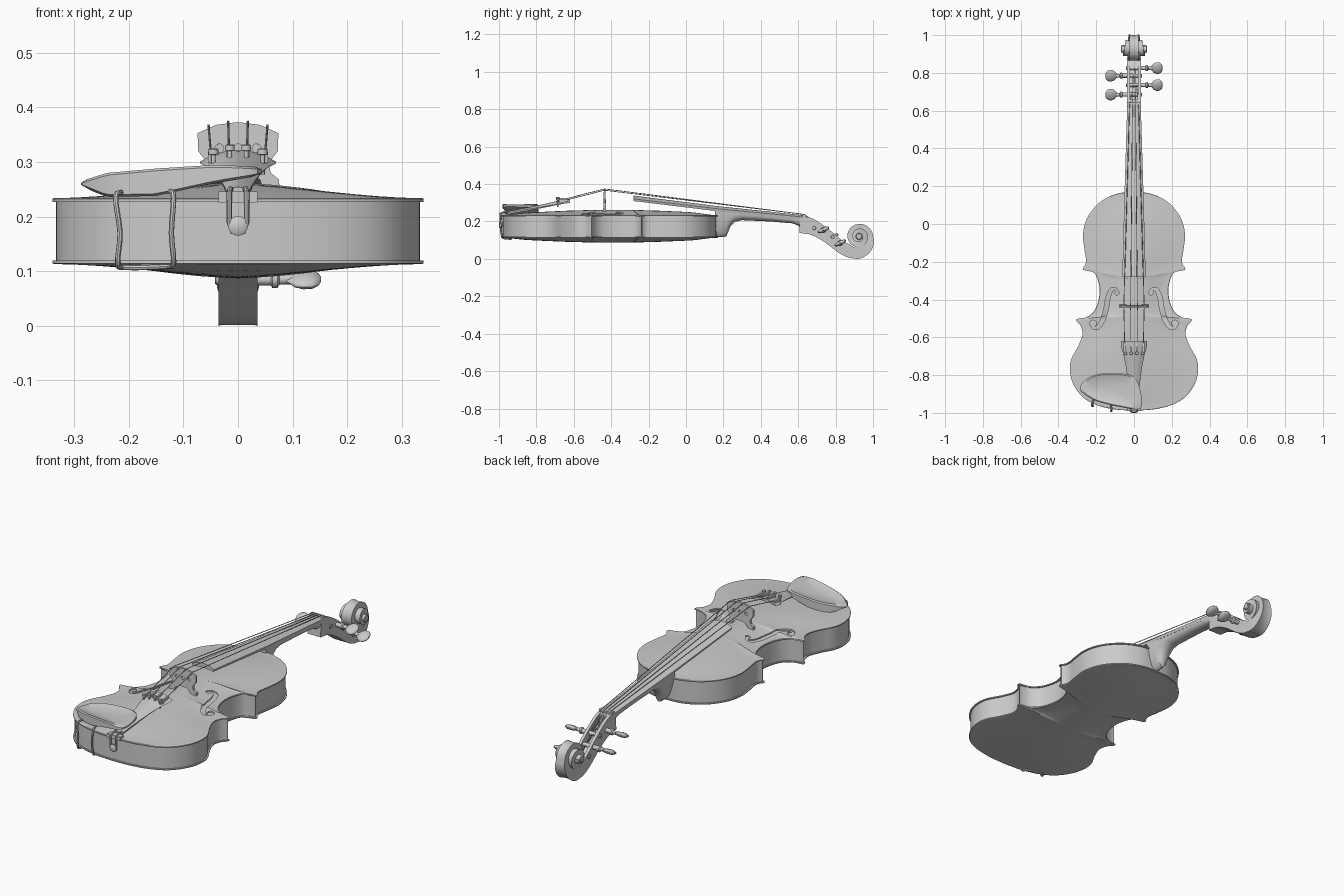
import bpy, bmesh
from math import sin, cos, pi, radians
from mathutils import Vector, Matrix

if "Cube" in bpy.data.objects:
    bpy.data.objects.remove(bpy.data.objects["Cube"])


def finish(ob, angle=35):
    bpy.ops.object.select_all(action='DESELECT')
    ob.select_set(True)
    bpy.context.view_layer.objects.active = ob
    bpy.ops.object.shade_smooth_by_angle(angle=radians(angle))
    return ob


def loft(name, rings, cap=True):
    """Skin a list of equal-sized closed rings."""
    bm = bmesh.new()
    vs = [[bm.verts.new(p) for p in r] for r in rings]
    n = len(rings[0])
    for a, b in zip(vs, vs[1:]):
        for i in range(n):
            j = (i + 1) % n
            bm.faces.new((a[i], a[j], b[j], b[i]))
    if cap:
        bm.faces.new(vs[0][::-1])
        bm.faces.new(vs[-1])
    bmesh.ops.remove_doubles(bm, verts=bm.verts, dist=1e-5)
    bmesh.ops.recalc_face_normals(bm, faces=bm.faces)
    me = bpy.data.meshes.new(name)
    bm.to_mesh(me)
    bm.free()
    ob = bpy.data.objects.new(name, me)
    bpy.context.collection.objects.link(ob)
    return finish(ob)


def spline(pts, n=5, closed=False):
    p = [Vector(q) for q in pts]
    p = [p[-1]] + p + p[:2] if closed else [2 * p[0] - p[1]] + p + [2 * p[-1] - p[-2]]
    out = []
    for a, b, c, d in zip(p, p[1:], p[2:], p[3:]):
        for k in range(n):
            t = k / n
            out.append(0.5 * (2 * b + (c - a) * t + (2 * a - 5 * b + 4 * c - d) * t * t
                              + (3 * b - a - 3 * c + d) * t ** 3))
    return out if closed else out + [p[-2]]


def interp(keys, x):
    for (x0, *a), (x1, *b) in zip(keys, keys[1:]):
        if x <= x1:
            t = (x - x0) / (x1 - x0)
            return [u + (v - u) * t for u, v in zip(a, b)]
    return list(keys[-1][1:])


def tube(name, pts, r):
    cu = bpy.data.curves.new(name, 'CURVE')
    cu.dimensions, cu.bevel_depth, cu.bevel_resolution, cu.use_fill_caps = '3D', r, 2, True
    sp = cu.splines.new('POLY')
    sp.points.add(len(pts) - 1)
    for q, p in zip(sp.points, pts):
        q.co = (*p, 1)
    ob = bpy.data.objects.new(name, cu)
    bpy.context.collection.objects.link(ob)
    finish_sel = bpy.ops.object
    finish_sel.select_all(action='DESELECT')
    ob.select_set(True)
    bpy.context.view_layer.objects.active = ob
    finish_sel.convert(target='MESH')
    return finish(bpy.context.view_layer.objects.active)


def lathe(name, prof, mat, n=20):
    """Profile of (distance, radius) turned about local z, then placed by mat."""
    return loft(name, [[mat @ Vector((r * cos(2 * pi * i / n), r * sin(2 * pi * i / n), d))
                        for i in range(n)] for d, r in prof])


def cut(ob, cutter):
    m = ob.modifiers.new('cut', 'BOOLEAN')
    m.operation, m.solver, m.object = 'DIFFERENCE', 'EXACT', cutter
    bpy.context.view_layer.objects.active = ob
    bpy.ops.object.modifier_apply(modifier=m.name)
    bpy.data.objects.remove(cutter)
    finish(ob)


def box(name, x, y, z):
    return loft(name, [[(a, b, c) for a, b in ((x[0], y[0]), (x[1], y[0]), (x[1], y[1]), (x[0], y[1]))] for c in z])


# body outline: upper bout, waist, lower bout
upper = [(0, .17), (.08, .163), (.16, .13), (.22, .075), (.257, .01), (.27, -.06), (.263, -.13), (.254, -.185), (.257, -.212), (.272, -.234)]
waist = [(.268, -.244), (.228, -.249), (.2, -.274), (.183, -.335), (.187, -.4), (.21, -.458), (.25, -.492), (.306, -.503)]
lower = [(.303, -.516), (.28, -.545), (.274, -.59), (.3, -.655), (.33, -.71), (.34, -.765), (.325, -.84), (.275, -.913), (.2, -.958), (.1, -.982), (0, -.988)]
half = spline(upper) + spline(waist) + spline(lower)
outline = half + [Vector((-p.x, p.y)) for p in half[-2:0:-1]]


# arched plates, skinned from the edge in to a spine
def plate(name, z0, d, rise):
    def ring(t, inner):
        out = []
        for p in outline:
            s = -.42 + (p.y + .42) * .72
            u = (s + .39) / .43
            h = rise * (1 - .5 * u * u) * t * t * (3 - 2 * t)
            out.append((p.x * (1 - t), p.y + (s - p.y) * t, z0 + d * (h - inner)))
        return out
    ts = [0, .01, .04, .09, .16, .26, .38, .5, .63, .76, .88, 1]
    return loft(name, [ring(t, .0015 * (t == 0)) for t in ts[::-1]] + [ring(t, .007) for t in ts], False)


front_plate = plate('front_plate', .234, 1, .028)
plate('back_plate', .113, -1, .026)

# ribs set in from the plate edges
n = len(outline)
rib = []
for i, p in enumerate(outline):
    t = (outline[(i + 1) % n] - outline[i - 1]).normalized()
    rib.append(p + Vector((t.y, -t.x)) * .007)
loft('ribs', [[(p.x, p.y, z) for p in rib] for z in (.117, .23)], False)

# f-holes
fpath = spline([(.088, -.355), (.103, -.343), (.122, -.352), (.137, -.39), (.148, -.45), (.164, -.505), (.19, -.546), (.215, -.548), (.226, -.53)], 4)
for sx in (1, -1):
    rings = []
    for i, p in enumerate(fpath):
        t = (fpath[min(i + 1, len(fpath) - 1)] - fpath[max(i - 1, 0)]).normalized()
        o = Vector((-t.y, t.x)) * (.005 + .007 * sin(pi * i / (len(fpath) - 1)))
        rings.append([(sx * q.x, q.y, z) for q, z in ((p + o, .2), (p - o, .2), (p - o, .3), (p + o, .3))])
    cut(front_plate, loft('slot_cutter', rings))
    for x, y, r in ((.09, -.364, .012), (.217, -.526, .017)):
        cut(front_plate, lathe('eye_cutter', [(.2, r), (.3, r)], Matrix.Translation((sx * x, y, 0))))


# arched bar used for the fingerboard and tailpiece
def bar(name, keys, arch, thick):
    rings = []
    for y, w, z in keys:
        xs = [w * (k / 6 - 1) for k in range(13)]
        k = arch * w / .065
        top = [(x, y, z - k * (x / w) ** 2) for x in xs]
        rings.append(top + [(x * .92, y, z - thick - .4 * k * (x / w) ** 2) for x in xs[::-1]])
    return loft(name, rings)


bar('fingerboard', [(-.28, .062, .338), (.17, .05, .282), (.625, .036, .234)], .018, .022)
box('nut', (-.036, .036), (.622, .642), (.2, .236))
bar('tailpiece', [(-.62, .07, .322), (-.645, .07, .319), (-.69, .056, .309), (-.76, .042, .293), (-.86, .029, .272), (-.955, .021, .254)], .02, .014)

# neck with heel: y, half width, top, bottom
neck = [(.155, .048, .262, .117), (.19, .046, .26, .117), (.215, .045, .257, .119), (.226, .044, .256, .145), (.238, .043, .255, .175),
        (.26, .042, .253, .198), (.3, .041, .249, .207), (.45, .038, .233, .2), (.57, .035, .219, .19), (.6, .035, .216, .178), (.63, .035, .213, .155)]
loft('neck', [[(w * cos(a) * (1 - .3 * sin(a) * (zt - zb > .1)), y, zt - (zt - zb) * sin(a) ** .8)
               for a in [pi * k / 14 for k in range(14)] + [pi]] for y, w, zt, zb in neck])

# pegbox with open trough
side = spline([(.606, .139), (.67, .128), (.74, .09), (.81, .037), (.86, .01), (.9, .002)], 4) + \
    spline([(.9, .06), (.87, .08), (.845, .092), (.78, .145), (.72, .19), (.66, .222), (.61, .222)], 4)
pegbox = loft('pegbox', [[(x, p.x, p.y) for p in side] for x in (-.036, .036)])
cut(pegbox, loft('trough_cutter', [[(x, y, z) for y, z in ((.66, .3), (.66, .16), (.74, .122), (.8, .075), (.835, .06), (.835, .3))] for x in (-.021, .021)]))

# scroll: a band that winds in and widens to the eye
keys = [(-112, .122, .036), (-90, .12, .035), (-45, .097, .03), (0, .075, .024), (90, .067, .024), (180, .062, .029),
        (270, .057, .036), (360, .048, .044), (540, .036, .057), (720, .022, .066)]
rings = []
for a in range(-112, 721, 8):
    r, w = interp(keys, a)
    c, s = cos(radians(a)), sin(radians(a))
    rings.append([(x, .925 + q * c, .12 + q * s) for x, q in ((-w, r), (-w * .5, r * .96), (w * .5, r * .96), (w, r), (w, r * .4), (-w, r * .4))])
loft('scroll', rings)
along_x = Matrix.Rotation(pi / 2, 4, 'Y')
lathe('scroll_eye', [(-.07, .014), (-.067, .018), (.067, .018), (.07, .014)], Matrix.Translation((0, .925, .12)) @ along_x)

# pegs with flattened heads
pegs = [(-1, .685, .165), (1, .735, .155), (-1, .785, .118), (1, .825, .085)]
for i, (sx, y, z) in enumerate(pegs):
    m = Matrix.Translation((0, y, z)) @ Matrix.Scale(sx, 4, (1, 0, 0)) @ along_x
    lathe('peg_shaft_%d' % i, [(-.042, .008), (-.04, .01), (.06, .011), (.063, .016), (.072, .016), (.076, .009), (.1, .009)], m)
    tilt = Matrix.Translation((0, y, z)) @ Matrix.Scale(sx, 4, (1, 0, 0)) @ Matrix.Rotation(radians(25), 4, 'X')
    prof = [(.086, .008), (.094, .014), (.104, .027), (.12, .034), (.136, .032), (.147, .022), (.152, .008)]
    lathe('peg_head_%d' % i, prof, tilt @ Matrix.Diagonal((1, 1, .36, 1)) @ along_x)

# bridge
b = [(0, .373), (.04, .368), (.074, .353), (.073, .32), (.056, .298), (.06, .28), (.075, .268), (.076, .254), (.044, .256), (.04, .268), (.02, .28), (0, .283)]
b += [(-x, z) for x, z in b[-2:0:-1]]
bridge = loft('bridge', [[(x, -.435 + s * (.008 - (z - .25) * .03), z) for x, z in b] for s in (-1, 1)])
for x in (-.034, 0, .034):
    cut(bridge, lathe('bridge_cutter', [(-.1, .008), (.1, .008)], Matrix.Translation((x, -.435, .325)) @ Matrix.Rotation(pi / 2, 4, 'X')))

# strings and fine tuners
for i, k in enumerate((-1.5, -.5, .5, 1.5)):
    drop = .007 * (abs(k) > 1)
    _, py, pz = pegs[(0, 2, 3, 1)[i]]
    tube('string_%d' % i, [(k * .033, -.64, .322 - drop), (k * .036, -.435, .374 - drop), (k * .016, .632, .238), (k * .009, py, pz + .011)], .002)
    x, zt = k * .03, .314 - drop
    lathe('tuner_screw_%d' % i, [(-.03, .004), (.006, .004), (.007, .009), (.016, .009), (.018, .007)], Matrix.Translation((x, -.685, zt)), 12)
    box('tuner_arm_%d' % i, (k * .033 - .005, k * .033 + .005), (-.68, -.63), (.305 - drop, .325 - drop))

# saddle, end button and tail loop
box('saddle', (-.036, .036), (-.99, -.962), (.226, .246))
lathe('end_button', [(.97, .012), (.985, .012), (.987, .018), (.996, .018), (1.0, .012)], Matrix.Translation((0, 0, .183)) @ Matrix.Rotation(pi / 2, 4, 'X'))
loop = [(.012, -.93, .25), (.014, -.97, .251), (.016, -.993, .244), (.016, -.993, .19), (.01, -.993, .172)]
tube('tail_loop', loop + [(-x, y, z) for x, y, z in loop[::-1]], .005)

# chin rest dish
rim = spline([(-.285, -.86), (-.235, -.81), (-.15, -.79), (-.02, -.8), (.028, -.86), (.036, -.975), (-.075, -.968), (-.2, -.937), (-.27, -.895)], 5, True)
top_z = [(-.4, .262), (-.285, .266), (-.24, .28), (-.15, .288), (-.04, .295), (.06, .29)]
low_z = [(-.4, .254), (-.285, .254), (-.24, .236), (-.15, .238), (-.04, .262), (.06, .278)]
rings = []
for s, dz, keys in ((.02, -.014, top_z), (.4, -.012, top_z), (.7, -.007, top_z), (.93, 0, top_z), (1, -.004, top_z),
                    (1, .004, low_z), (.88, 0, low_z), (.5, 0, low_z), (.02, 0, low_z)):
    ring = []
    for p in rim:
        x, y = -.13 + (p.x + .13) * s, -.88 + (p.y + .88) * s
        ring.append((x, y, interp(keys, x)[0] + dz))
    rings.append(ring)
finish(rings and loft('chin_rest', rings), 50)

# chin rest clamp
tube('chin_rest_clamp', spline([(-.21, -.92, .245), (-.224, -.958, .236), (-.216, -.964, .17), (-.22, -.96, .115), (-.205, -.935, .107),
                                (-.13, -.955, .109), (-.118, -.982, .116), (-.122, -.99, .17), (-.118, -.985, .236), (-.125, -.95, .247)], 4), .005)
